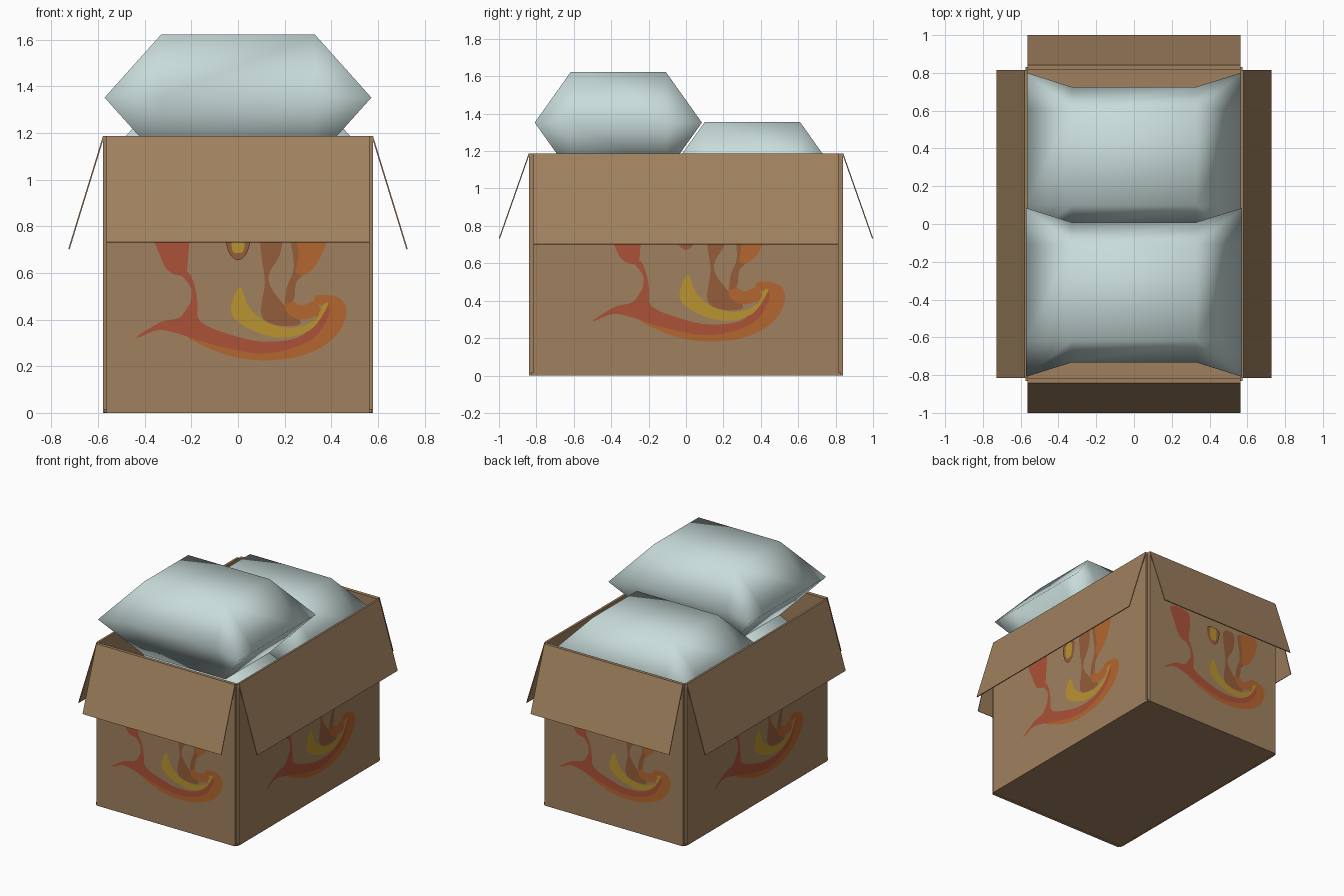
import bpy, bmesh, math
from mathutils import Matrix, Vector

if "Cube" in bpy.data.objects:
    bpy.data.objects.remove(bpy.data.objects["Cube"])


def material(name, rgb):
    m = bpy.data.materials.new(name)
    m.diffuse_color = (*rgb, 1)
    m.use_nodes = True
    m.node_tree.nodes["Principled BSDF"].inputs["Base Color"].default_value = m.diffuse_color
    return m


CARD = material("cardboard", (0.352, 0.220, 0.114))
PILLOW = material("pale_blue_fabric", (0.578, 0.716, 0.701))
PAINT = [material("red_paint", (0.413, 0.085, 0.040)),
         material("orange_paint", (0.456, 0.133, 0.028)),
         material("brown_paint", (0.300, 0.108, 0.041)),
         material("yellow_paint", (0.490, 0.295, 0.030))]
RED, ORANGE, BROWN, YELLOW = range(4)


def finish(bm, name, mats):
    me = bpy.data.meshes.new(name)
    bm.to_mesh(me)
    bm.free()
    for m in mats:
        me.materials.append(m)
    ob = bpy.data.objects.new(name, me)
    bpy.context.collection.objects.link(ob)
    return ob


def slab(name, size, matrix):
    bm = bmesh.new()
    bmesh.ops.create_cube(bm, size=1, matrix=matrix @ Matrix.Diagonal((*size, 1)))
    return finish(bm, name, [CARD])


def smooth_outline(pts, steps=4):
    """Closed Catmull-Rom curve through a few points."""
    out, n = [], len(pts)
    for i in range(n):
        a, b, c, d = (Vector(pts[(i + k) % n]) for k in (-1, 0, 1, 2))
        for s in range(steps):
            t = s / steps
            out.append(0.5 * (2 * b + (c - a) * t + (2 * a - 5 * b + 4 * c - d) * t * t
                              + (3 * b - a - 3 * c + d) * t ** 3))
    return out


# Painted swirl shapes as (x, z) outlines, back layer first
hook = [(-.22, .33), (-.055, .25), (.115, .225), (.29, .25), (.415, .325), (.466, .43),
        (.43, .495), (.34, .505), (.33, .475), (.38, .44), (.30, .31), (.05, .28)]
tail = [(-.43, .33), (-.33, .39), (-.25, .41), (-.205, .47), (-.18, .47), (-.16, .39),
        (-.03, .335), (.12, .305), (.28, .335), (.37, .47), (.39, .42), (.31, .31),
        (.12, .255), (-.08, .285), (-.24, .335), (-.34, .355), (-.42, .325)]
crescent = [(.007, .54), (-.03, .43), (.05, .36), (.18, .322), (.31, .355), (.385, .46),
            (.365, .465), (.33, .40), (.24, .365), (.13, .385), (.05, .45)]
stem = [(.10, .80), (.19, .80), (.18, .68), (.135, .60), (.14, .54), (.20, .46), (.27, .385),
        (.17, .375), (.10, .42), (.115, .56), (.10, .68)]
bowl = [(.20, .46), (.21, .50), (.27, .46), (.33, .48), (.35, .43), (.28, .40), (.22, .42)]
left_neck = [(-.25, .60), (-.21, .60), (-.18, .52), (-.175, .42), (-.21, .42), (-.20, .53)]
right_neck = [(.22, .80), (.28, .80), (.29, .62), (.25, .56), (.24, .49), (.205, .47),
              (.21, .54), (.24, .63)]
left_bulb = [(-.38, .82), (-.22, .82), (-.215, .66), (-.23, .59), (-.30, .61), (-.34, .69)]
right_bulb = [(.25, .82), (.39, .82), (.36, .68), (.30, .60), (.25, .60), (.26, .68)]
drop = [(-.05, .78), (.05, .78), (.04, .69), (0, .655), (-.04, .69)]
drop_core = [(-.025, .78), (.025, .78), (.025, .70), (0, .685), (-.025, .70)]
LAYERS = [(hook, ORANGE), (tail, RED), (stem, BROWN), (crescent, YELLOW), (bowl, ORANGE),
          (left_neck, RED), (right_neck, BROWN), (left_bulb, RED), (right_bulb, ORANGE),
          (drop, BROWN), (drop_core, YELLOW)]


def painted_swirl(name, dist, scale, turn):
    bm = bmesh.new()
    for i, (pts, mat) in enumerate(LAYERS):
        y = -dist - 0.0015 - 0.0006 * i
        vs = [bm.verts.new((p.x * scale, y, 0.54 + (p.y - 0.54) * scale))
              for p in smooth_outline(pts)]
        f = bm.faces.new(vs)
        f.material_index = mat
        f.normal_update()
        if f.normal.y > 0:
            f.normal_flip()
    bmesh.ops.triangulate(bm, faces=bm.faces[:])
    bm.transform(turn)
    finish(bm, name, PAINT)


# Box: four walls, each with an open flap and a painted swirl
H = 1.187
FRONT = dict(dist=0.84, half=0.563, thick=0.025, out=0.16, drop=0.455, scale=1.0)
SIDE = dict(dist=0.578, half=0.815, thick=0.015, out=0.149, drop=0.485, scale=1.14)
for k, side in enumerate(("front", "right", "back", "left")):
    p = SIDE if k % 2 else FRONT
    turn = Matrix.Rotation(k * math.pi / 2, 4, 'Z')
    slab(side + "_wall", (2 * p["half"], p["thick"], H),
         turn @ Matrix.Translation((0, -p["dist"] + p["thick"] / 2, H / 2)))
    tilt = Matrix.Rotation(-math.atan2(p["out"], p["drop"]), 4, 'X')
    slab(side + "_flap", (2 * p["half"], 0.006, math.hypot(p["out"], p["drop"])),
         turn @ Matrix.Translation((0, -p["dist"] - p["out"] / 2 + 0.002, H - p["drop"] / 2))
         @ (tilt if (tilt @ Vector((0, 0, -1))).y < 0 else tilt.inverted()))
    painted_swirl(side + "_painted_swirl", p["dist"], p["scale"], turn)
slab("box_floor", (1.15, 1.66, 0.015), Matrix.Translation((0, 0, 0.0085)))


# Pillows: low-poly cushions with pinched long edges
def pillow(name, y0, z0):
    xs, ys = (-.572, -.33, .33, .572), (-.447, -.255, .255, .447)
    bm = bmesh.new()
    grid = {}
    for i, x in enumerate(xs):
        for j, y in enumerate(ys):
            inner_x, inner_y = i in (1, 2), j in (1, 2)
            if inner_x and inner_y:
                for s in (1, -1):
                    grid[i, j, s] = bm.verts.new((x, y + y0, z0 + 0.27 * s))
            else:
                v = bm.verts.new((x, (y * 0.83 if inner_x else y) + y0, z0))
                grid[i, j, 1] = grid[i, j, -1] = v
    for s in (1, -1):
        for i in range(3):
            for j in range(3):
                loop = [grid[i, j, s], grid[i + 1, j, s],
                        grid[i + 1, j + 1, s], grid[i, j + 1, s]]
                if i % 2 == 0 and j % 2 == 0:
                    # corner quads split from the rim corner to the raised point
                    ring = loop if i == j else loop[1:] + loop[:1]
                    tris = [(ring[0], ring[1], ring[2]), (ring[0], ring[2], ring[3])]
                else:
                    tris = [loop]
                for t in tris:
                    f = bm.faces.new(t if s > 0 else tuple(reversed(t)))
                    f.smooth = True
    finish(bm, name, [PILLOW])


for name, y, z in (("front_top_pillow", -.362, 1.352), ("front_middle_pillow", -.362, .812),
                   ("front_bottom_pillow", -.362, .29), ("back_top_pillow", .355, 1.085),
                   ("back_bottom_pillow", .355, .545)):
    pillow(name, y, z)
